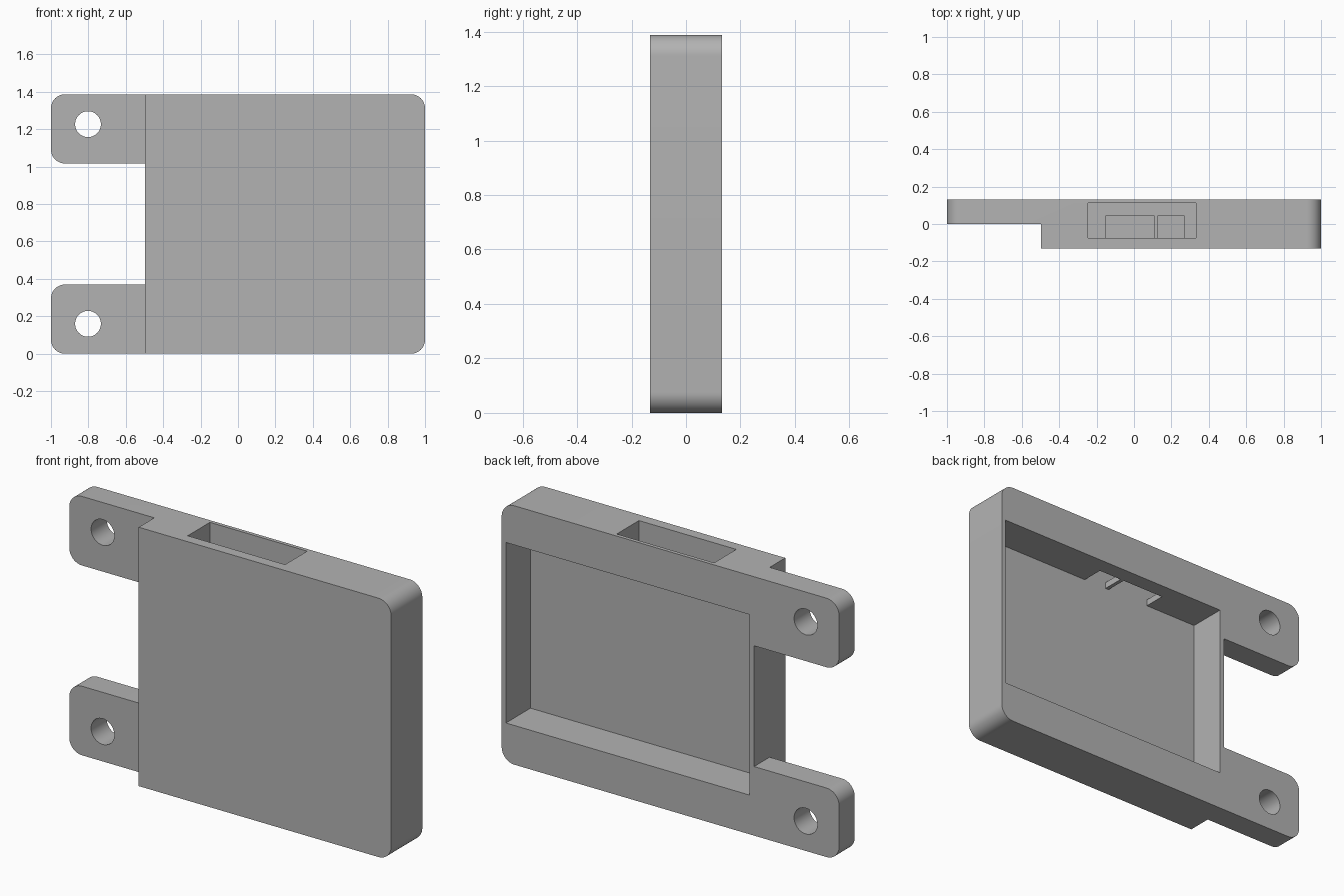
import bpy
import bmesh
from math import pi, sin, cos, radians

if "Cube" in bpy.data.objects:
    bpy.data.objects.remove(bpy.data.objects["Cube"], do_unlink=True)

H, HALF = 1.387, 0.132            # height and half thickness
EDGE, TAB, R = -0.496, 0.37, 0.075  # body edge, tab height, corner radius
FLOOR = -0.076                    # inner face of the front panel

grey = bpy.data.materials.new("plain grey")
grey.use_nodes = True
colour = (0.45, 0.45, 0.45, 1)
grey.diffuse_color = colour
grey.node_tree.nodes["Principled BSDF"].inputs["Base Color"].default_value = colour


def extrude_y(name, outline, y0, y1):
    """Solid from an (x, z) outline, extruded from y0 to y1."""
    bm = bmesh.new()
    face = bm.faces.new([bm.verts.new((x, y0, z)) for x, z in outline])
    new = bmesh.ops.extrude_face_region(bm, geom=[face])["geom"]
    verts = [v for v in new if isinstance(v, bmesh.types.BMVert)]
    bmesh.ops.translate(bm, verts=verts, vec=(0, y1 - y0, 0))
    bmesh.ops.recalc_face_normals(bm, faces=bm.faces)
    mesh = bpy.data.meshes.new(name)
    bm.to_mesh(mesh)
    bm.free()
    ob = bpy.data.objects.new(name, mesh)
    bpy.context.collection.objects.link(ob)
    return ob


def box(name, x0, x1, y0, y1, z0, z1):
    return extrude_y(name, [(x0, z0), (x1, z0), (x1, z1), (x0, z1)], y0, y1)


def arc(x, z, r, start, sweep, steps):
    angles = [radians(start + sweep * i / steps) for i in range(steps + 1)]
    return [(x + r * cos(a), z + r * sin(a)) for a in angles]


# Plate outline with two rounded tabs
lower = (arc(-1 + R, TAB - R, R, 90, 90, 12) + arc(-1 + R, R, R, 180, 90, 12)
         + arc(1 - R, R, R, 270, 90, 12))
lower = [(EDGE, TAB)] + lower
upper = [(x, H - z) for x, z in reversed(lower)]
case = extrude_y("mounting_case", lower + upper, -HALF, HALF)
case.data.materials.append(grey)

# Tab relief, rear pocket, top connector slot and its two openings
cutters = [
    box("tab_relief", -1.2, EDGE, -0.3, 0, -0.2, H + 0.2),
    box("rear_pocket", -0.468, 0.975, FLOOR, 0.3, 0.21, H - 0.21),
    box("connector_slot", -0.245, 0.332, FLOOR, 0.112, 1.212, H + 0.2),
    box("wide_opening", -0.15, 0.107, FLOOR, 0.045, 1.1, 1.3),
    box("narrow_opening", 0.128, 0.267, FLOOR, 0.045, 1.1, 1.3),
]
# Screw holes
for z in (0.16, H - 0.16):
    cutters.append(extrude_y("screw_hole", arc(-0.802, z, 0.069, 0, 352.5, 47), -0.3, 0.3))

bpy.context.view_layer.objects.active = case
for cutter in cutters:
    cutter.hide_render = True
    mod = case.modifiers.new(cutter.name, "BOOLEAN")
    mod.operation = "DIFFERENCE"
    mod.solver = "EXACT"
    mod.object = cutter
    bpy.ops.object.modifier_apply(modifier=mod.name)
    bpy.data.objects.remove(cutter, do_unlink=True)

# Smooth corners and holes, crisp edges
bpy.ops.object.select_all(action="DESELECT")
case.select_set(True)
bpy.ops.object.shade_smooth_by_angle(angle=radians(30))
